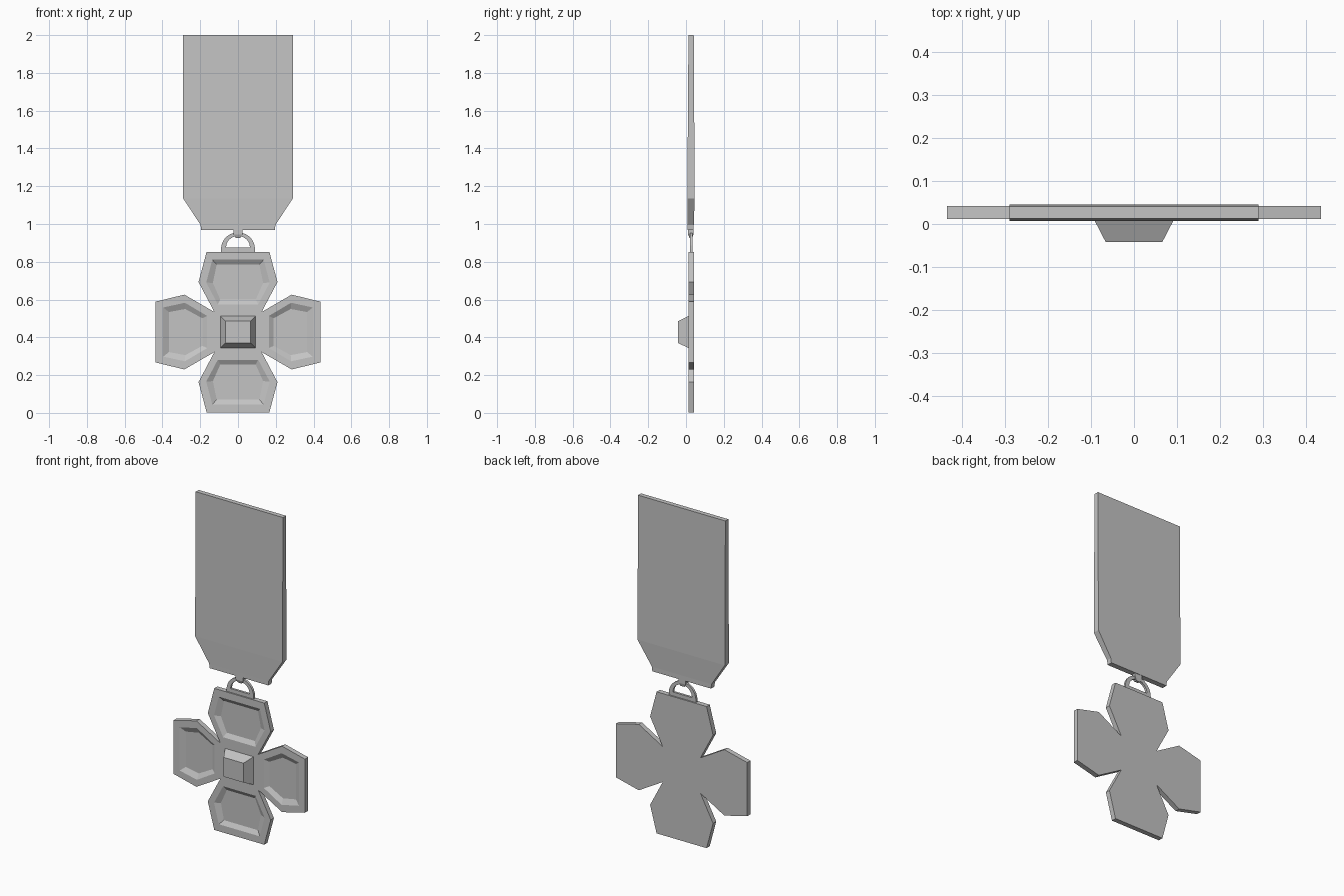
import bpy, bmesh, math
from mathutils import Vector

if "Cube" in bpy.data.objects:
    bpy.data.objects.remove(bpy.data.objects["Cube"], do_unlink=True)

grey = bpy.data.materials.new("plain grey")
grey.use_nodes = True
COLOUR = (0.55, 0.55, 0.55, 1)
grey.diffuse_color = COLOUR
grey.node_tree.nodes["Principled BSDF"].inputs["Base Color"].default_value = COLOUR

CENTRE = 0.428           # height of the cross centre
FRONT, BACK, FLOOR = 0.012, 0.042, 0.028


def finish(bm, name):
    bmesh.ops.remove_doubles(bm, verts=bm.verts, dist=0.0005)
    bmesh.ops.recalc_face_normals(bm, faces=bm.faces)
    mesh = bpy.data.meshes.new(name)
    bm.to_mesh(mesh)
    bm.free()
    mesh.materials.append(grey)
    obj = bpy.data.objects.new(name, mesh)
    bpy.context.collection.objects.link(obj)
    return obj


def face(bm, points):
    bm.faces.new([bm.verts.new(p) for p in points])


def band(bm, a, b, count):
    """Quads joining two loops of points, over the first count edges."""
    for i in range(count):
        j = (i + 1) % len(a)
        face(bm, [a[i], a[j], b[j], b[i]])


def loft(name, loops, closed=False):
    bm = bmesh.new()
    for a, b in zip(loops, loops[1:]):
        band(bm, a, b, len(a))
    if closed:
        band(bm, loops[-1], loops[0], len(loops[0]))
    else:
        face(bm, loops[0])
        face(bm, loops[-1])
    return finish(bm, name)


def rect(z, half, front, back):
    return [(-half, front, z), (half, front, z), (half, back, z), (-half, back, z)]


# Cross: each arm is a hexagon with a sunken panel.
# Half hexagons are (distance from centre, half width), inner end first.
TALL = dict(outline=[(0.106, 0.125), (0.265, 0.209), (0.425, 0.166)],
            rim=[(0.147, 0.107), (0.262, 0.168), (0.383, 0.136)],
            floor=[(0.172, 0.094), (0.260, 0.133), (0.358, 0.113)])
WIDE = dict(outline=[(0.125, 0.106), (0.284, 0.198), (0.436, 0.161)],
            rim=[(0.163, 0.085), (0.281, 0.155), (0.396, 0.130)],
            floor=[(0.189, 0.073), (0.279, 0.122), (0.366, 0.106)])


def hexagon(half, y, axis, sign):
    pairs = half + [(d, -w) for d, w in reversed(half)]
    if axis == "z":
        return [(w, y, CENTRE + sign * d) for d, w in pairs]
    return [(sign * d, y, CENTRE + w) for d, w in pairs]


bm = bmesh.new()
for arm, axis in ((TALL, "z"), (WIDE, "x")):
    for sign in (1, -1):
        edge = hexagon(arm["outline"], FRONT, axis, sign)
        rear = hexagon(arm["outline"], BACK, axis, sign)
        rim = hexagon(arm["rim"], FRONT, axis, sign)
        floor = hexagon(arm["floor"], FLOOR, axis, sign)
        band(bm, edge, rim, 6)
        band(bm, rim, floor, 6)
        face(bm, floor)
        face(bm, rear)
        band(bm, edge, rear, 5)
nx, nz = WIDE["outline"][0]
for y in (FRONT, BACK):
    face(bm, [(x * nx, y, CENTRE + z * nz)
              for x, z in ((1, 1), (-1, 1), (-1, -1), (1, -1))])
finish(bm, "cross")

# Raised centre block with sloping sides
def centre_loop(y, hx, hz):
    return [(x * hx, y, CENTRE + z * hz)
            for x, z in ((1, 1), (-1, 1), (-1, -1), (1, -1))]

loft("centre_block", [centre_loop(FRONT + 0.002, 0.095, 0.085),
                      centre_loop(-0.042, 0.066, 0.058)])

# Hanging ring: a flat half-round loop
SEGMENTS = 14

def arch(radius_x, radius_z, base, foot, y):
    pts = []
    for i in range(SEGMENTS + 1):
        t = math.pi * i / SEGMENTS
        pts.append((radius_x * math.cos(t), y, base + radius_z * math.sin(t)))
    return [(radius_x, y, foot)] + pts + [(-radius_x, y, foot)]

loft("hanging_ring", [arch(0.09, 0.09, 0.866, 0.850, 0.020),
                      arch(0.09, 0.09, 0.866, 0.850, 0.034),
                      arch(0.063, 0.058, 0.878, 0.876, 0.034),
                      arch(0.063, 0.058, 0.878, 0.876, 0.020)], closed=True)

# Small link between the ring and the ribbon
loft("ribbon_link", [rect(0.975, 0.024, 0.011, 0.039),
                     rect(0.945, 0.024, 0.011, 0.039),
                     rect(0.927, 0.012, 0.018, 0.034)])

# Ribbon, slightly thicker at the fold, tapering to a short straight hem
loft("ribbon", [rect(2.0, 0.29, 0.013, 0.041),
                rect(1.135, 0.29, 0.007, 0.046),
                rect(0.995, 0.198, 0.009, 0.041),
                rect(0.968, 0.195, 0.009, 0.041)])
